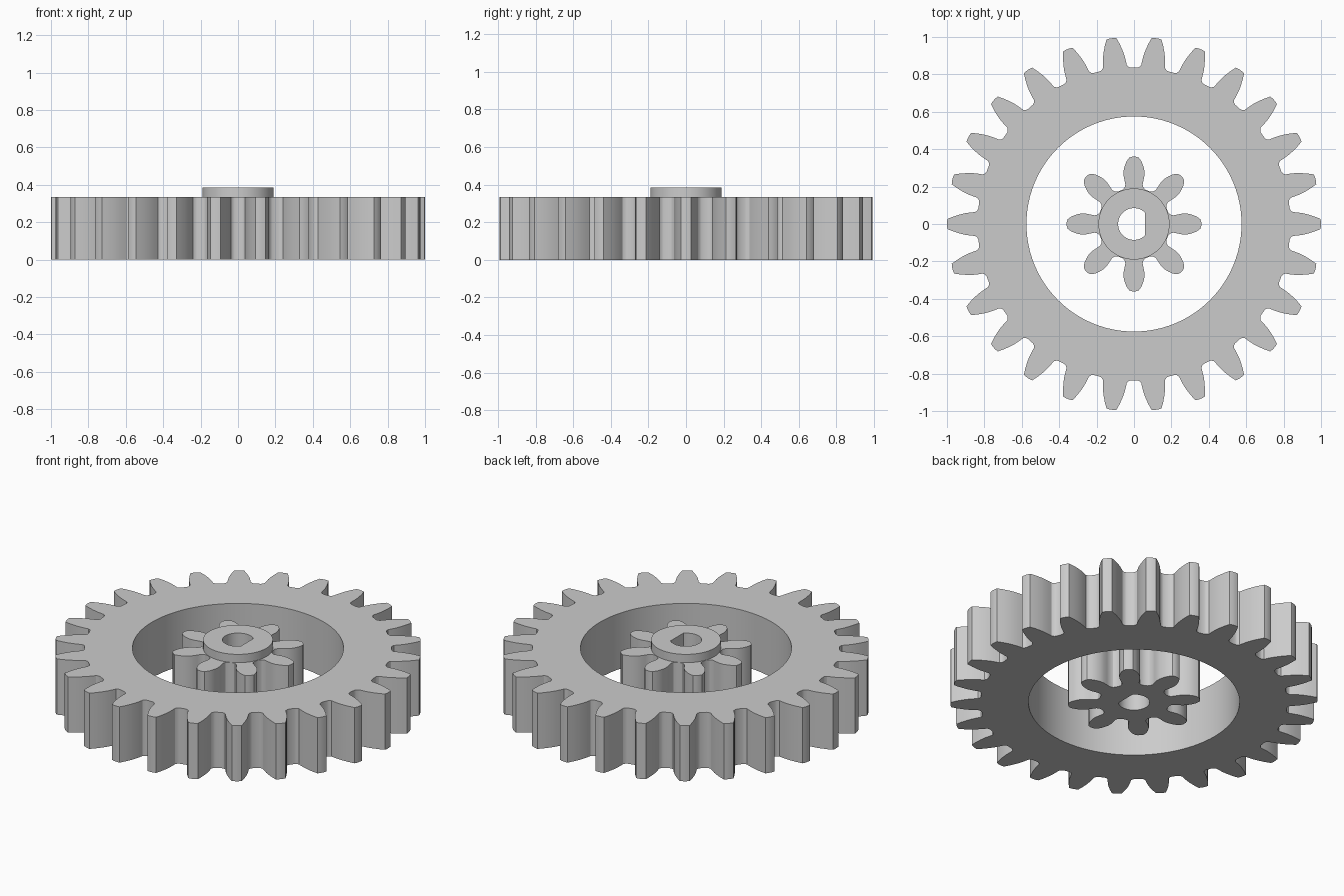
import bpy
import bmesh
from math import acos, cos, pi, sin
from mathutils import Matrix, Vector

cube = bpy.data.objects.get("Cube")
if cube:
    bpy.data.objects.remove(cube, do_unlink=True)

GEAR_HEIGHT = 0.335
BOSS_TOP = 0.385

grey = bpy.data.materials.new("plain grey")
grey.use_nodes = True
colour = (0.6, 0.6, 0.6, 1)
grey.diffuse_color = colour
grey.node_tree.nodes["Principled BSDF"].inputs["Base Color"].default_value = colour


def circle(radius, count=96):
    return [Vector((radius * cos(2 * pi * i / count), radius * sin(2 * pi * i / count)))
            for i in range(count)]


def d_hole(radius, flat, count=40):
    """Round bore with a flat on its left side."""
    start = acos(flat / radius)
    sweep = 2 * (pi - start)
    return [Vector((radius * cos(start + sweep * i / count),
                    radius * sin(start + sweep * i / count)))
            for i in range(count + 1)]


def gear_outline(teeth, flank):
    """Repeat a tooth flank, given as (outward, half width) from root to tip."""
    tooth = [Vector((r, -w)) for r, w in flank]
    tooth += [Vector((r, w)) for r, w in reversed(flank)]
    return [Matrix.Rotation(2 * pi * i / teeth, 2) @ p
            for i in range(teeth) for p in tooth]


def extruded_part(name, loops, bottom, top):
    """Extrude an outline with a hole in it."""
    bm = bmesh.new()
    for loop in loops:
        verts = [bm.verts.new((p.x, p.y, bottom)) for p in loop]
        for a, b in zip(verts, verts[1:] + verts[:1]):
            bm.edges.new((a, b))
    bmesh.ops.triangle_fill(bm, edges=bm.edges[:], use_beauty=True, normal=(0, 0, 1))
    result = bmesh.ops.extrude_face_region(bm, geom=bm.faces[:], use_keep_orig=True)
    moved = [g for g in result["geom"] if isinstance(g, bmesh.types.BMVert)]
    bmesh.ops.translate(bm, verts=moved, vec=(0, 0, top - bottom))
    bmesh.ops.recalc_face_normals(bm, faces=bm.faces[:])
    mesh = bpy.data.meshes.new(name)
    bm.to_mesh(mesh)
    bm.free()
    mesh.materials.append(grey)
    obj = bpy.data.objects.new(name, mesh)
    bpy.context.collection.objects.link(obj)
    bpy.ops.object.select_all(action="DESELECT")
    obj.select_set(True)
    bpy.context.view_layer.objects.active = obj
    bpy.ops.object.shade_smooth_by_angle(angle=pi / 6)
    return obj


# Large outer gear ring
ring_flank = [(0.832, 0.083), (0.837, 0.073), (0.848, 0.064), (0.87, 0.062),
              (0.90, 0.058), (0.93, 0.051), (0.965, 0.040), (0.997, 0.027), (1.0, 0.010)]
extruded_part("outer_gear_ring", [gear_outline(26, ring_flank), circle(0.575)],
              0, GEAR_HEIGHT)

# Small central pinion
pinion_flank = [(0.183, 0.062), (0.193, 0.051), (0.21, 0.046), (0.235, 0.051),
                (0.26, 0.056), (0.285, 0.056), (0.31, 0.050), (0.335, 0.040),
                (0.355, 0.025), (0.36, 0.010)]
bore = d_hole(0.085, 0.06)
extruded_part("pinion", [gear_outline(8, pinion_flank), bore], 0, GEAR_HEIGHT)

# Raised collar on the pinion
extruded_part("pinion_collar", [circle(0.19, 64), bore], GEAR_HEIGHT, BOSS_TOP)
